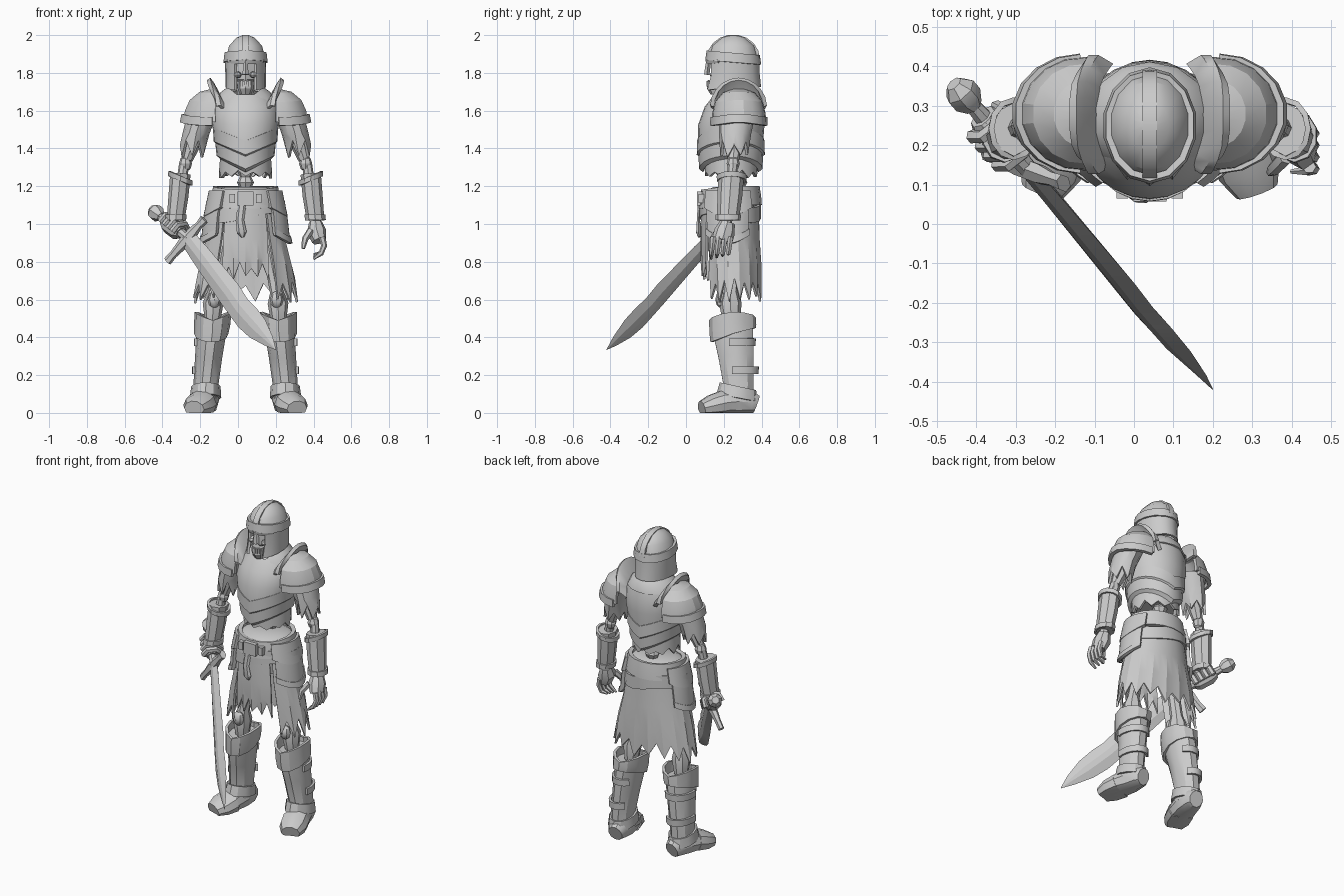
import bpy, bmesh, math, random
from mathutils import Vector as V

random.seed(4)
CX = 0.04                      # symmetry plane of the body
grey = bpy.data.materials.new("grey")
grey.diffuse_color = (0.6, 0.6, 0.6, 1)


def grid(name, rows, closed=True, caps=True, thick=0, mirror=False, angle=32):
    """Skin rows of points into one object."""
    bm = bmesh.new()
    vs = [[bm.verts.new((p[0], p[1], max(p[2], 0))) for p in r] for r in rows]
    n = len(rows[0])
    for a, b in zip(vs, vs[1:]):
        for i in range(n if closed else n - 1):
            j = (i + 1) % n
            bm.faces.new((a[i], a[j], b[j], b[i]))
    if closed and caps:
        bm.faces.new(vs[0])
        bm.faces.new(vs[-1])
    bmesh.ops.recalc_face_normals(bm, faces=bm.faces)
    me = bpy.data.meshes.new(name)
    bm.to_mesh(me)
    bm.free()
    me.materials.append(grey)
    ob = bpy.data.objects.new(name, me)
    ob.location.x = CX
    bpy.context.collection.objects.link(ob)
    bpy.ops.object.select_all(action='DESELECT')
    ob.select_set(True)
    bpy.context.view_layer.objects.active = ob
    if thick:
        m = ob.modifiers.new("thick", 'SOLIDIFY')
        m.thickness, m.offset = thick, 0
        bpy.ops.object.modifier_apply(modifier="thick")
    if mirror:
        m = ob.modifiers.new("mirror", 'MIRROR')
        m.use_mirror_merge = False
        bpy.ops.object.modifier_apply(modifier="mirror")
    bpy.ops.object.shade_smooth_by_angle(angle=math.radians(angle))
    return ob


def tube(name, pts, n=8, phase=0, ref=(1, 0, 0), **kw):
    """Solid along a path; each point is x, y, z, radius along ref, other radius."""
    P = [V(p[:3]) for p in pts]
    rows = []
    for i, p in enumerate(pts):
        t = (P[min(i + 1, len(P) - 1)] - P[max(i - 1, 0)]).normalized()
        u = V(ref)
        u = (u - t * u.dot(t)).normalized()
        v = t.cross(u)
        rows.append([P[i] + u * p[3] * math.cos(a) + v * p[-1] * math.sin(a)
                     for a in (phase + math.tau * k / n for k in range(n))])
    return grid(name, rows, **kw)


def shell(name, rings, n=20, a0=0, a1=360, dz=None, fold=0, thick=0.015, **kw):
    """Level rings x, y, z, rx, ry; angle 0 is the front, 90 is +x; fold pleats the hem."""
    full = a1 - a0 == 360
    rows = []
    for k, (x, y, z, rx, ry) in enumerate(rings):
        row, f = [], k / (len(rings) - 1)
        for i in range(n if full else n + 1):
            a = math.radians(a0 + (a1 - a0) * i / n)
            o = dz(f, i, a) if dz else 0
            s = 1 + fold * f * (-1 if i % 2 else 1)
            row.append((x + rx * s * math.sin(a), y - ry * s * math.cos(a), z + o))
        rows.append(row)
    return grid(name, rows, closed=full, caps=False, thick=thick, **kw)


def blob(name, c, r, **kw):
    pts = [(c[0], c[1], c[2] + r[2] * s, r[0] * q, r[1] * q) for s, q in
           ((-1, .3), (-.7, .75), (0, 1), (.7, .75), (1, .3))]
    return tube(name, pts, **kw)


def box(name, c, s, **kw):
    h = [d / 2 for d in s]
    return tube(name, [(c[0], c[1], c[2] + e * h[2], h[0] * 1.414, h[1] * 1.414) for e in (-1, 1)],
                n=4, phase=math.pi / 4, **kw)


def jag(depth):
    """Ragged hem on the last ring."""
    return lambda f, i, a: (depth * (1 if i % 2 else -1) * random.uniform(.3, 1)) if f == 1 else 0


front = lambda a: max(0, math.cos(a))

# helmet
shell("helmet_dome", [(0, .25, 1.993, .012, .015), (0, .25, 1.98, .045, .06), (0, .25, 1.94, .083, .108),
                      (0, .25, 1.86, .103, .13)], n=14)
shell("helmet_band", [(0, .25, 1.905, .106, .133), (0, .25, 1.855, .112, .140)], n=14, thick=.016,
      dz=lambda f, i, a: .012 * math.cos(a))
shell("helmet_sides", [(0, .25, 1.87, .102, .129), (0, .25, 1.79, .100, .133), (0, .243, 1.725, .100, .147)],
      n=14, a0=31, a1=329, dz=lambda f, i, a: -.02 * f * front(a))
grid("helmet_crest", [[(x, .25 - .133 * math.sin(b), 1.875 + .12 * math.cos(b)) for x in (-.018, .018)]
                      for b in (math.radians(-90 + 20 * k) for k in range(10))],
     closed=False, thick=.016)
tube("nose_guard", [(0, .125, 1.89, .018, .012), (0, .115, 1.83, .012, .014), (0, .11, 1.79, .018, .014)], n=4)
tube("brow_rim", [(0, .115, 1.865, .02, .014), (.045, .13, 1.86, .016, .014), (.088, .175, 1.865, .014, .014)],
     n=5, ref=(0, 0, 1), mirror=True)

# skull
tube("skull", [(0, .26, 1.72, .04, .05), (0, .235, 1.77, .06, .08), (0, .25, 1.84, .08, .10), (0, .25, 1.9, .07, .09)])
tube("jaw", [(0, .165, 1.685, .028, .035), (0, .165, 1.715, .042, .055), (0, .17, 1.755, .045, .055)])
blob("cheekbone", (.045, .155, 1.79), (.024, .03, .018), mirror=True)
for k in range(-2, 3):
    box("tooth", (k * .012, .114 + .003 * k * k, 1.742), (.009, .012, .03))
tube("neck", [(0, .27, 1.64, .05, .05), (0, .26, 1.75, .042, .042)])

# torso armour
tube("torso", [(0, .24, 1.29, .110, .11), (0, .235, 1.38, .128, .135), (0, .24, 1.48, .145, .145),
               (0, .255, 1.58, .155, .135), (0, .27, 1.655, .14, .105), (0, .27, 1.68, .10, .09)], n=16)
shell("breastplate", [(0, .27, 1.68, .125, .115), (0, .255, 1.62, .165, .15), (0, .24, 1.54, .174, .168),
                      (0, .235, 1.46, .160, .165)], n=24,
      dz=lambda f, i, a: f * f * (.05 * math.sin(a) ** 2 - .035))
for k, z in enumerate((1.485, 1.41)):
    shell("waist_plate", [(0, .237, z, .166 - .012 * k, .172 - .008 * k), (0, .237, z - .07, .162 - .015 * k, .174 - .012 * k),
                          (0, .237, z - .085, .146 - .015 * k, .157 - .014 * k)],
          n=24, dz=lambda f, i, a: .07 * abs(math.sin(a)) - .045, thick=.014)
shell("torn_shirt", [(0, .24, 1.36, .128, .135), (0, .24, 1.265, .134, .132)], n=22, dz=jag(.025))
shell("collar", [(0, .265, 1.65, .15, .135), (0, .265, 1.69, .125, .125), (0, .26, 1.715, .09, .105)], n=14, thick=.025,
      dz=lambda f, i, a: -.055 * front(a) ** 3)
tube("spine", [(0, .28, 1.1 + .03 * k, r, r) for k, r in enumerate((.045, .03, .045, .03, .045, .03, .045, .03))])

# shoulder armour: quarter domes with a rim and a raised neck flange
def arch(x, z, ry, h, n=10):
    return [(x - .04 * math.sin(b) ** 4, .278 + ry * math.sin(b), z - h * (1 - math.cos(b)))
            for b in (math.radians(-88 + 176 * i / n) for i in range(n + 1))]

dip = lambda f, i, a: -.02 * f * abs(math.cos(a))
shell("pauldron", [(.16, .28, 1.705, .02, .03), (.165, .28, 1.692, .075, .08), (.17, .28, 1.652, .120, .118),
                   (.172, .28, 1.60, .142, .132), (.172, .28, 1.56, .147, .135)],
      n=9, a0=-5, a1=185, dz=dip, thick=.02, mirror=True, angle=20)
shell("pauldron_rim", [(.175, .28, 1.585, .156, .140), (.176, .28, 1.54, .164, .142)],
      n=9, a0=0, a1=180, thick=.022, mirror=True, dz=lambda f, i, a: -.02 * abs(math.cos(a)))
grid("pauldron_flange", [arch(.14, 1.675, .122, .09), arch(.175, 1.74, .142, .12), arch(.195, 1.768, .14, .15)],
     closed=False, thick=.022, mirror=True)

# arms
tube("upper_arm", [(.22, .27, 1.60, .065, .08), (.26, .26, 1.48, .052, .06), (.31, .25, 1.34, .03, .03)], mirror=True)
shell("torn_sleeve", [(.23, .27, 1.58, .07, .09), (.262, .26, 1.48, .064, .078), (.282, .255, 1.40, .058, .066)],
      n=12, dz=jag(.05), mirror=True)
blob("elbow", (.318, .25, 1.32), (.035, .035, .04), mirror=True)
tube("forearm", [(.325, .25, 1.32, .027, .027), (.37, .215, 1.0, .028, .028)], mirror=True)
tube("bracer", [(.345, .24, 1.265, .054, .068), (.355, .232, 1.15, .053, .066), (.37, .222, 1.025, .047, .058)],
     mirror=True)
shell("bracer_rim", [(.345, .242, 1.255, .057, .073), (.345, .242, 1.228, .058, .071)], n=12,
      dz=lambda f, i, a: .025 * math.sin(a), thick=.014, mirror=True)
shell("bracer_cuff", [(.367, .224, 1.05, .052, .061), (.37, .222, 1.02, .052, .061)], n=10, thick=.012, mirror=True)

# open hand
tube("open_palm", [(.37, .22, 1.01, .035, .04), (.375, .205, .96, .052, .055), (.39, .19, .91, .038, .055)])
for k in range(4):
    y = .145 + .03 * k
    tube("finger", [(.405, y, .93, .018, .017), (.416, y - .005, .885, .016, .015), (.40, y - .01, .845, .014, .013),
                    (.36, y - .012, .815 + .008 * k, .006, .006)], n=6)
tube("thumb", [(.345, .17, .965, .02, .02), (.315, .14, .92, .018, .018), (.305, .13, .87, .009, .009)], n=6)

# sword
A = V((-.30, .13, .92))
B = V((.16, -.42, .335))
D = (B - A).normalized()
W = V((.64, -.24, .735))
W = (W - D * W.dot(D)).normalized()
N = D.cross(W)
L = (B - A).length
at = lambda t, w=0, n=0: A + D * t + W * w + N * n
blade = [(0, -.05, .045), (.12, -.06, .052), (.45, -.08, .06), (.56, -.084, .05), (.64, -.086, .058),
         (.74, -.072, .056), (.85, -.035, .032), (L, -.002, .002)]
rows = []
for t, lo, hi in blade:
    m, h = (lo + hi) / 2, .017 * min(1, (L + .01 - t) * 5)
    rows.append([at(t, hi), at(t, m + h, h), at(t, m - h, h), at(t, lo), at(t, m - h, -h), at(t, m + h, -h)])
grid("blade", rows, angle=15)
P = V((-.475, .33, 1.06))
grip = lambda s, r: (*(A.lerp(P, s)), r, r)
tube("grip", [grip(0, .024), grip(.5, .028), grip(.9, .02)], ref=N)
tube("pommel", [grip(.84, .025), grip(.94, .043), grip(1.04, .043), grip(1.13, .022)], n=7, ref=N)
tube("guard", [(*at(-.01, w), *r) for w, r in ((-.17, (.018, .026)), (-.12, (.018, .022)), (-.04, (.026, .032)),
               (.04, (.026, .032)), (.09, (.018, .022)), (.135, (.02, .028)))], n=6, ref=N)

# gripping hand
H = A.lerp(P, .48)
G = (P - A).normalized()
tube("fist", [(*(H + G * s), r, r) for s, r in ((-.075, .034), (-.05, .052), (.03, .054), (.07, .036))], ref=N)
for k in range(4):
    c = H + G * (-.06 + .036 * k)
    e = (W - G * W.dot(G)).normalized()
    f = G.cross(e)
    tube("grip_finger", [(*(c + e * .05 * math.cos(b) + f * .054 * math.sin(b)), .018, .018)
                         for b in (math.radians(-110 + 55 * i) for i in range(5))], n=6, ref=G)
tube("wrist", [(-.37, .215, 1.05, .032, .032), (*H, .04, .04)])

# hips and belt
tube("pelvis", [(0, .24, .96, .14, .10), (0, .24, 1.08, .16, .12), (0, .24, 1.175, .158, .138), (0, .24, 1.195, .12, .10)], n=14)
shell("belt", [(0, .235, 1.20, .162, .142), (0, .235, 1.15, .170, .15), (0, .235, 1.10, .180, .154)], n=18, thick=.025,
      dz=lambda f, i, a: -.02 * front(a))
shell("sash", [(0, .235, 1.11, .182, .150), (0, .235, 1.03, .19, .15)], n=18, thick=.025,
      dz=lambda f, i, a: .025 * math.sin(2 * a))
box("buckle", (0, .072, 1.135), (.085, .03, .075))
box("buckle_side", (.07, .080, 1.135), (.03, .03, .05), mirror=True)
tube("belt_tongue", [(-.02, .072, 1.10, .022, .012), (-.03, .066, 1.02, .022, .01), (-.02, .066, .955, .026, .014),
                     (-.015, .07, .93, .008, .006)], n=6)
sag = lambda f, i, a: -.045 * f * math.sin(math.pi * i / 10)
shell("hip_plate", [(0, .235, 1.12, .197, .155), (0, .235, 1.05, .212, .158), (0, .235, .95, .226, .155)],
      n=10, a0=42, a1=125, thick=.022, mirror=True, dz=sag)
shell("hip_plate_upper", [(0, .235, 1.175, .184, .156), (0, .235, 1.085, .212, .168)],
      n=10, a0=38, a1=130, thick=.022, mirror=True, dz=sag)
shell("hip_plate_rim", [(0, .235, .975, .232, .161), (0, .235, .94, .240, .162)], n=10, a0=40, a1=127, thick=.018,
      dz=lambda f, i, a: -.045 * math.sin(math.pi * i / 10), mirror=True)

# ragged cloth
shell("skirt", [(0, .24, 1.06, .178, .14), (0, .24, .92, .203, .145), (0, .245, .78, .236, .148), (0, .25, .65, .266, .140)],
      n=26, a0=38, a1=322, dz=jag(.07), thick=.012, fold=.035, angle=20)
shell("front_cloth", [(0, .235, 1.05, .18, .15), (0, .235, .92, .195, .152), (0, .235, .82, .20, .15),
                      (0, .235, .745, .20, .142)], n=8, a0=-36, a1=36, dz=jag(.055), thick=.012, fold=.03, angle=20)

# legs
tube("thigh_bone", [(.10, .25, 1.0, .05, .055), (.135, .24, .8, .034, .036), (.165, .235, .64, .036, .04),
                    (.172, .235, .58, .055, .06), (.175, .24, .48, .04, .045)], mirror=True)
blob("kneecap", (.165, .185, .60), (.036, .03, .042), mirror=True)
tube("boot_shaft", [(.21, .275, .06, .070, .085), (.21, .278, .15, .066, .084), (.195, .265, .30, .072, .098),
                    (.182, .25, .42, .079, .110), (.176, .248, .475, .082, .108)], n=10, mirror=True)
shell("greave_cuff", [(.173, .246, .505, .090, .116), (.176, .248, .455, .088, .116), (.182, .25, .42, .083, .113)], n=12,
      dz=lambda f, i, a: (1 - f) * .03 * abs(math.sin(a)) - f * .03 * math.cos(a) - .015 * front(a), thick=.016, mirror=True)
for z, x, y, r in ((.375, .187, .256, .08), (.225, .203, .272, .073)):
    shell("boot_strap", [(x, y, z + .02, r, .108), (x, y, z - .02, r, .106)], n=8, a0=75, a1=225,
          thick=.014, mirror=True)
shell("ankle_guard", [(.21, .275, .14, .071, .090), (.212, .27, .08, .077, .102)], n=12, thick=.013, mirror=True,
      dz=lambda f, i, a: .02 * math.cos(a))
tube("foot", [(.20, .372, .045, .045, .05), (.203, .345, .055, .06, .065), (.213, .27, .06, .072, .08),
              (.235, .19, .05, .078, .065), (.255, .13, .035, .074, .055), (.27, .088, .025, .05, .035)],
     n=10, mirror=True)
tube("toe_cap", [(.23, .20, .05, .082, .072), (.253, .135, .035, .081, .062), (.272, .083, .022, .056, .042)],
     n=10, mirror=True)
